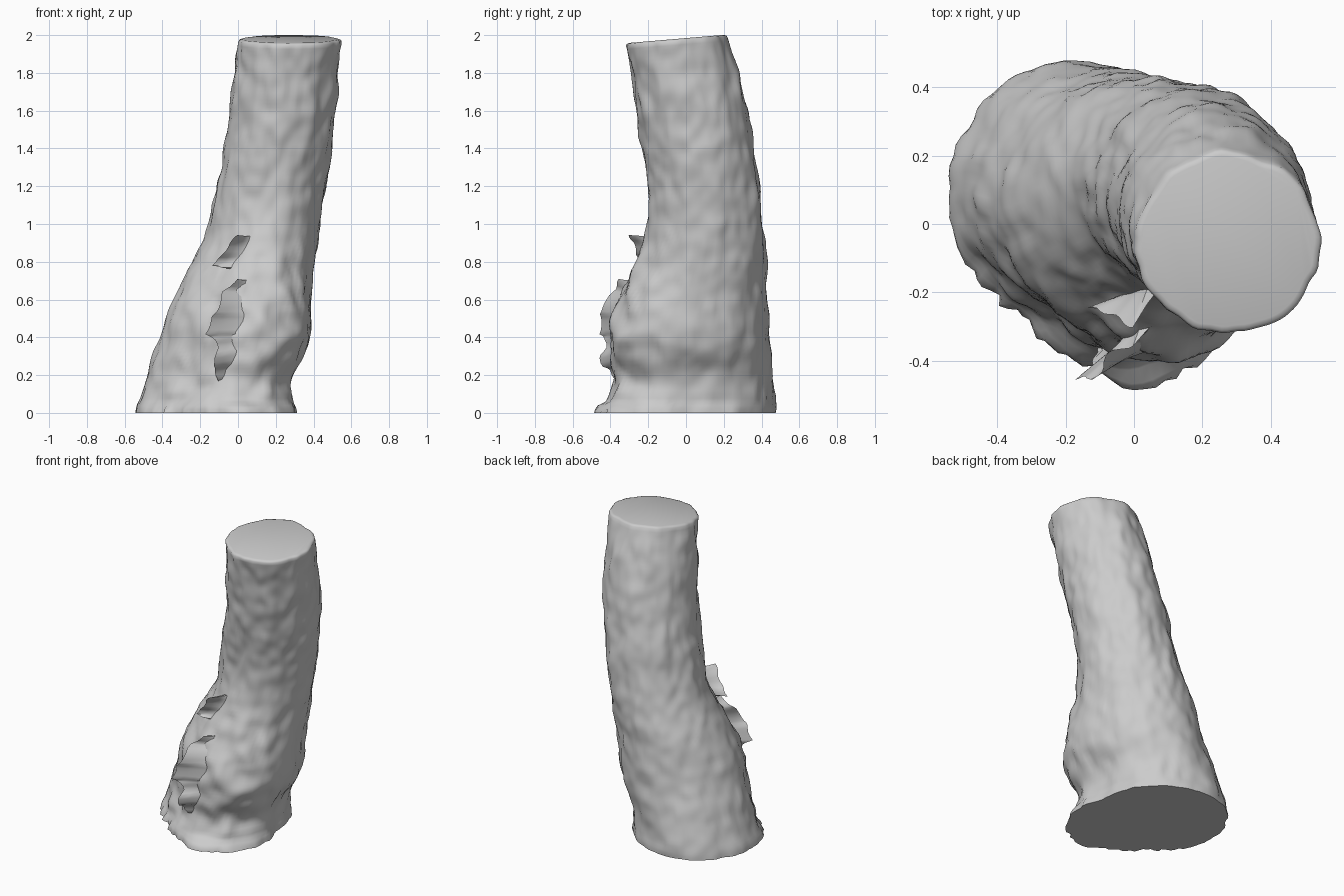
import bpy, bmesh, math
from mathutils import Vector, noise

if "Cube" in bpy.data.objects:
    bpy.data.objects.remove(bpy.data.objects["Cube"])

SEG, RINGS, TOP = 96, 100, 1.945

# Trunk envelope: height, x min, x max, y min, y max
LEVELS = [
    (0.00, -.54, .29, -.435, .47), (0.03, -.535, .285, -.435, .475),
    (0.07, -.52, .265, -.39, .47), (0.20, -.475, .275, -.37, .455),
    (0.30, -.445, .345, -.395, .45), (0.40, -.41, .38, -.41, .44),
    (0.52, -.37, .385, -.40, .435), (0.62, -.33, .385, -.355, .43),
    (0.74, -.28, .40, -.30, .425), (0.85, -.205, .415, -.245, .42),
    (1.00, -.155, .44, -.20, .405), (1.20, -.11, .465, -.20, .39),
    (1.40, -.07, .50, -.235, .36), (1.60, -.04, .52, -.265, .325),
    (1.80, -.015, .53, -.295, .27), (1.95, .005, .543, -.322, .208),
]
# Outline multipliers every 30 degrees, counter-clockwise from +x
SHAPES = [
    (0.0, (.95, .97, .97, 1, 1.06, 1.05, 1, .88, .80, 1, 1.17, 1.17)),
    (0.4, (1, .99, .99, 1, 1.03, 1.03, 1, .88, .80, .96, 1.07, 1.06)),
    (0.8, (1, 1, 1, 1, 1, 1, 1, .95, .92, 1, 1.02, 1)),
    (1.2, (1,) * 12),
]


def lerp_rows(rows, z):
    for (z0, r0), (z1, r1) in zip(rows, rows[1:]):
        if z <= z1:
            f = (z - z0) / (z1 - z0)
            return [a + (b - a) * f for a, b in zip(r0, r1)]
    return list(rows[-1][1])


def smooth_rows(rows, z):
    w = min(.06, max(0, z - .04), TOP - z)
    samples = [lerp_rows(rows, z + w * k) for k in (-1, -.5, 0, .5, 1)]
    return [sum(c) / 5 for c in zip(*samples)]


def around(vals, ang):
    u = ang / (2 * math.pi) * 12
    i, f = int(u), u - int(u)
    a, b, c, d = (vals[(i + k) % 12] for k in (-1, 0, 1, 2))
    return b + .5 * f * (c - a + f * (2*a - 5*b + 4*c - d + f * (3*(b - c) + d - a)))


def bark(x, y, z):
    n = noise.noise(Vector((x * 9, y * 9, z * 5)))
    n += .7 * noise.noise(Vector((x * 19 + 5, y * 19, z * 11)))
    front = max(0, min(1, -y * 4))
    low = max(0, min(1, (1.05 - z) / .4)) * front
    rough = noise.noise(Vector((x * 8, y * 8 + 9, z * 9)))
    rim = max(0, 1 - z / .06) * front * noise.noise(Vector((x * 30, y * 30, 3)))
    return .014 * n + .028 * low * rough + .03 * rim


def finish(bm, name, angle):
    bmesh.ops.recalc_face_normals(bm, faces=bm.faces)
    me = bpy.data.meshes.new(name)
    bm.to_mesh(me)
    bm.free()
    ob = bpy.data.objects.new(name, me)
    bpy.context.collection.objects.link(ob)
    bpy.ops.object.select_all(action='DESELECT')
    bpy.context.view_layer.objects.active = ob
    ob.select_set(True)
    bpy.ops.object.shade_smooth_by_angle(angle=math.radians(angle))
    return ob


# Leaning trunk lofted from the envelope, with bark relief and flat cut ends
bm = bmesh.new()
boxes = [(r[0], r[1:]) for r in LEVELS]
rings = []
for j in range(RINGS + 1):
    t = TOP * j / RINGS
    x0, x1, y0, y1 = smooth_rows(boxes, t)
    shape = lerp_rows(SHAPES, t)
    ring = []
    for i in range(SEG):
        a = 2 * math.pi * i / SEG
        m = around(shape, a)
        x = (x0 + x1) / 2 + (x1 - x0) / 2 * m * math.cos(a)
        y = (y0 + y1) / 2 + (y1 - y0) / 2 * m * math.sin(a)
        d = bark(x, y, t)
        x, y = x + d * math.cos(a), y + d * math.sin(a)
        ring.append(bm.verts.new((x, y, t + (t / TOP) ** 6 * (y + .32) * .085)))
    rings.append(ring)
for lo, hi in zip(rings, rings[1:]):
    for i in range(SEG):
        k = (i + 1) % SEG
        bm.faces.new((lo[i], lo[k], hi[k], hi[i]))
bm.faces.new(rings[0][::-1])

# Rounded rim leading into the upper cut
last = rings[-1]
centre = sum((v.co for v in last), Vector()) / SEG
for scale, lift in ((.975, .008), (.93, .012)):
    ring = []
    for v in rings[-1]:
        p = centre.lerp(v.co, scale)
        ring.append(bm.verts.new((p.x, p.y, p.z + lift)))
    for i in range(SEG):
        k = (i + 1) % SEG
        bm.faces.new((last[i], last[k], ring[k], ring[i]))
    last = ring
bm.faces.new(last)
finish(bm, "trunk", 62)


# Torn bark ridges: left root, ragged free edge, then back into the trunk
def ridge(name, sections, steps=5, cols=5):
    bm = bmesh.new()
    rows = []
    for s0, s1 in zip(sections, sections[1:]):
        for s in range(steps):
            rows.append([Vector(p).lerp(Vector(q), s / steps) for p, q in zip(s0, s1)])
    rows.append([Vector(p) for p in sections[-1]])
    grid = []
    for root, tip, right in rows:
        ragged = tip + noise.noise_vector(tip * 14) * .03
        line = [root.lerp(ragged, c / cols) for c in range(cols)]
        for c in range(cols + 1):
            f = c / cols
            p = ragged.lerp(right, f)
            p.y += .02 * math.sin(math.pi * f)
            p += noise.noise_vector(p * 12) * .015 * f
            line.append(p)
        grid.append([bm.verts.new(p) for p in line])
    for lo, hi in zip(grid, grid[1:]):
        for c in range(len(lo) - 1):
            bm.faces.new((lo[c], lo[c + 1], hi[c + 1], hi[c]))
    for row in (grid[0], grid[-1]):
        bm.faces.new(row)
    # Close the hidden side inside the trunk
    bm.faces.new([r[0] for r in grid] + [r[-1] for r in reversed(grid)])
    finish(bm, name, 50)


ridge("lower_bark_ridge", [
    ((-.04, -.31, .14), (-.11, -.36, .17), (.06, -.34, .15)),
    ((-.04, -.32, .28), (-.13, -.44, .25), (.10, -.35, .28)),
    ((-.02, -.33, .37), (-.10, -.43, .35), (.12, -.36, .38)),
    ((-.02, -.33, .42), (-.165, -.465, .43), (.14, -.36, .42)),
    ((.00, -.33, .52), (-.12, -.45, .53), (.15, -.35, .52)),
    ((.02, -.29, .60), (-.09, -.41, .61), (.15, -.31, .61)),
    ((.04, -.24, .68), (-.01, -.36, .71), (.12, -.27, .69)),
])
ridge("upper_bark_ridge", [
    ((.02, -.21, .74), (-.05, -.25, .765), (.10, -.26, .74)),
    ((.01, -.19, .78), (-.14, -.25, .785), (.12, -.25, .79)),
    ((.02, -.18, .86), (-.07, -.26, .87), (.12, -.21, .86)),
    ((.05, -.16, .93), (.00, -.29, .95), (.10, -.18, .93)),
])
